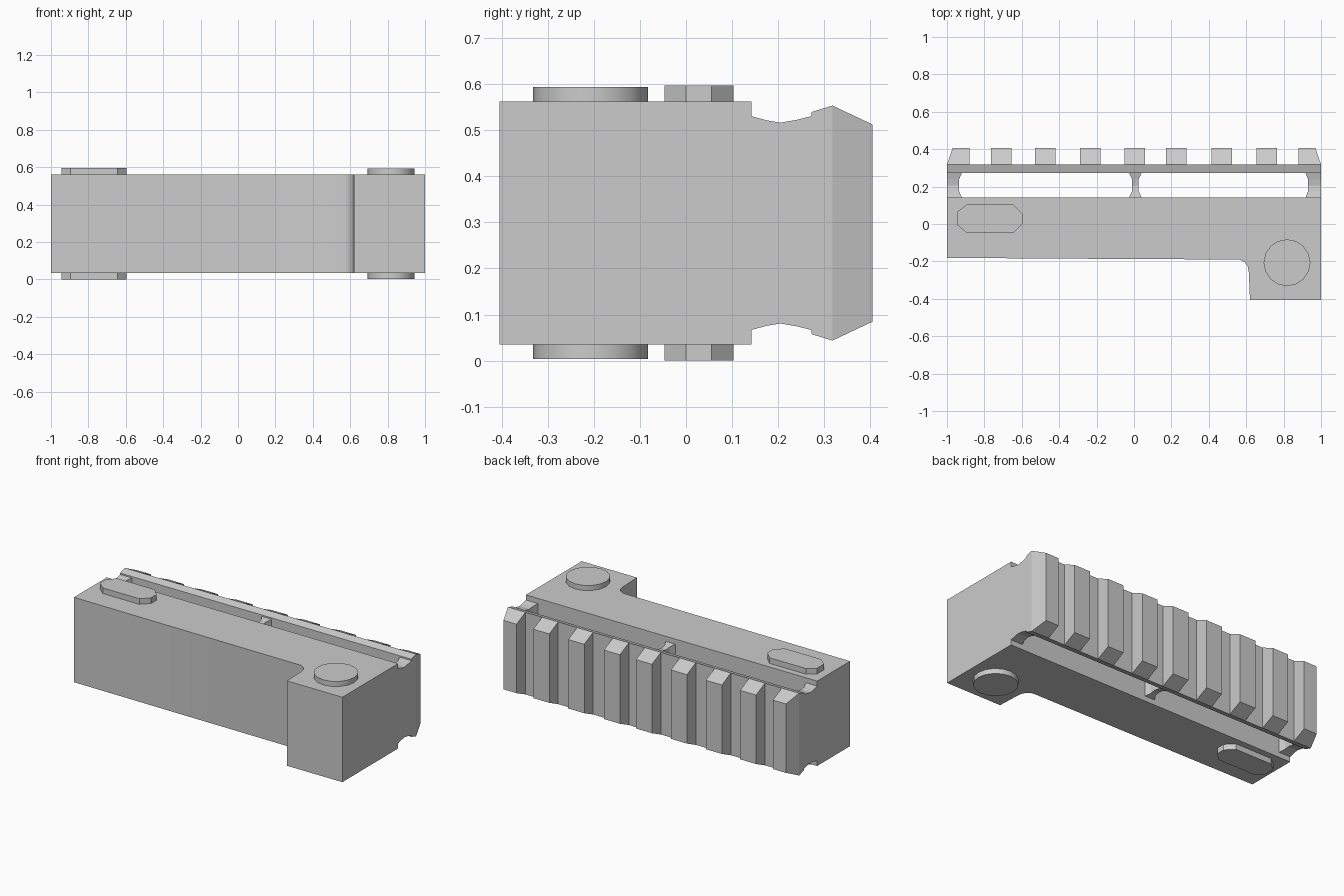
import bpy, bmesh, math

if "Cube" in bpy.data.objects:
    bpy.data.objects.remove(bpy.data.objects["Cube"])

MID = 0.2985                      # mirror height of the part


def finish(bm, name, angle=None):
    bmesh.ops.recalc_face_normals(bm, faces=bm.faces)
    me = bpy.data.meshes.new(name)
    bm.to_mesh(me)
    bm.free()
    ob = bpy.data.objects.new(name, me)
    bpy.context.collection.objects.link(ob)
    if angle:
        bpy.ops.object.select_all(action='DESELECT')
        ob.select_set(True)
        bpy.context.view_layer.objects.active = ob
        bpy.ops.object.shade_smooth_by_angle(angle=math.radians(angle))
    return ob


def prism(name, outline, z0, z1, angle=None):
    """Extrude a plan outline from z0 to z1."""
    bm = bmesh.new()
    low = bm.faces.new([bm.verts.new((x, y, z0)) for x, y in outline])
    ext = bmesh.ops.extrude_face_region(bm, geom=[low], use_keep_orig=True)
    for v in ext['geom']:
        if isinstance(v, bmesh.types.BMVert):
            v.co.z = z1
    return finish(bm, name, angle)


def loft(name, rings):
    """Box-like column along y; each ring is (y, x0, x1, half height)."""
    bm = bmesh.new()
    loops = [[bm.verts.new((x, y, MID + s * h))
              for x, s in ((x0, -1), (x1, -1), (x1, 1), (x0, 1))]
             for y, x0, x1, h in rings]
    for a, b in zip(loops, loops[1:]):
        for i in range(4):
            j = (i + 1) % 4
            bm.faces.new((a[i], a[j], b[j], b[i]))
    bm.faces.new(loops[0])
    bm.faces.new(loops[-1])
    return finish(bm, name)


# Main housing with the foot block at the right front
prism("housing", [(-1, 0.142), (-1, -0.181), (-0.4, -0.185), (0.565, -0.19),
                  (0.59, -0.203), (0.608, -0.226), (0.614, -0.26),
                  (0.62, -0.405), (1, -0.405), (1, 0.142)], 0.035, 0.562, 30)

# Raised bosses, top and bottom
slot = [(-0.945, -0.005), (-0.945, 0.065), (-0.895, 0.103), (-0.645, 0.103),
        (-0.597, 0.055), (-0.597, 0.0), (-0.645, -0.047), (-0.895, -0.047)]
disc = [(0.818 + 0.125 * math.cos(i * math.pi / 8),
         -0.207 + 0.125 * math.sin(i * math.pi / 8)) for i in range(16)]
for side, sgn in (("bottom", -1), ("top", 1)):
    prism("slot_boss_" + side, slot, MID + sgn * 0.2635, MID + sgn * 0.2985)
    prism("round_boss_" + side, disc, MID + sgn * 0.2635, MID + sgn * 0.295, 30)

# Waisted posts carrying the rail: end, waist and end x ranges
for name, wide, waist in (("post_left", (-1, -0.92), (-1, -0.935)),
                          ("post_middle", (-0.027, 0.04), (-0.01, 0.025)),
                          ("post_right", (0.918, 1), (0.93, 1))):
    loft(name, [(0.142, *wide, 0.232), (0.175, *waist, 0.223),
                (0.205, *waist, 0.218), (0.24, *waist, 0.224),
                (0.272, *wide, 0.232)])

# Toothed rail: a bar with nine teeth, sloped on top and bottom
HALF = {0: 0.241, 1: 0.255, 2: 0.214}
ROWS = (0.272, 0.318, 0.405)
teeth = [(-1, -0.88), (-0.765, -0.655), (-0.53, -0.42), (-0.29, -0.18),
         (-0.05, 0.06), (0.17, 0.28), (0.415, 0.525), (0.655, 0.765), (0.88, 1)]
xs = [x for t in teeth for x in t]
bm = bmesh.new()
grid = {}
for sgn in (-1, 1):
    for row in range(3):
        for i, x in enumerate(xs):
            tip = 0.97 * x if row == 2 and abs(x) == 1 else x
            grid[sgn, row, i] = bm.verts.new((tip, ROWS[row], MID + sgn * HALF[row]))


def quad(*keys):
    bm.faces.new([grid[k] for k in keys])


def wall(r0, i0, r1, i1):
    quad((-1, r0, i0), (-1, r1, i1), (1, r1, i1), (1, r0, i0))


last = len(xs) - 1
for i in range(last):
    tooth = i % 2 == 0
    for row in range(2 if tooth else 1):
        for s in (-1, 1):
            quad((s, row, i), (s, row, i + 1), (s, row + 1, i + 1), (s, row + 1, i))
    wall(0, i, 0, i + 1)
    outer = 2 if tooth else 1
    wall(outer, i, outer, i + 1)
for i in range(last + 1):
    wall(1, i, 2, i)              # tooth flanks
for i in (0, last):
    wall(0, i, 1, i)              # bar ends
finish(bm, "toothed_rail")
